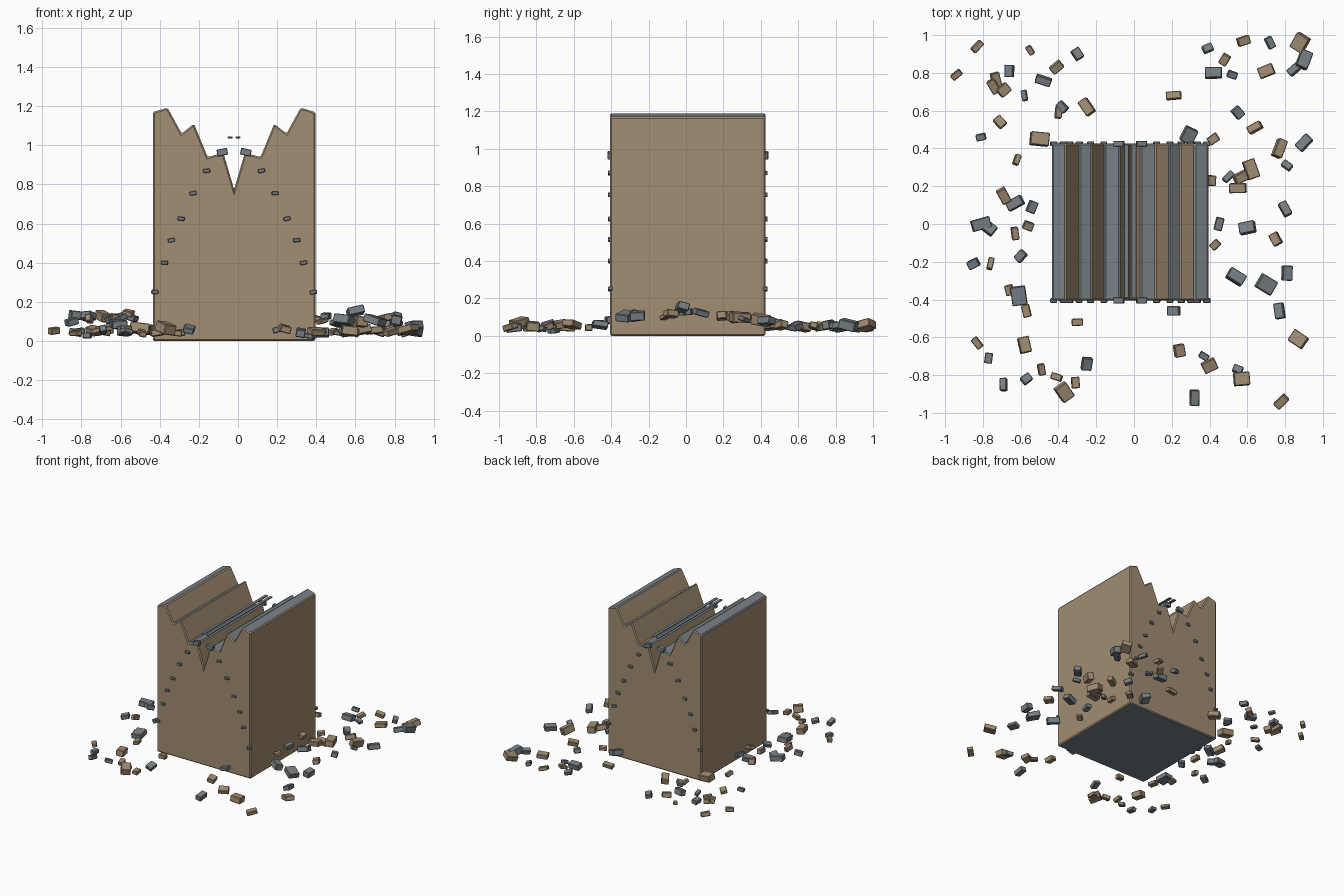
import bpy, bmesh, random
from mathutils import Matrix, Vector, Euler

random.seed(7)
if "Cube" in bpy.data.objects:
    bpy.data.objects.remove(bpy.data.objects["Cube"])


def material(name, rgb):
    mat = bpy.data.materials.new(name)
    mat.use_nodes = True
    mat.diffuse_color = (*rgb, 1)
    mat.node_tree.nodes["Principled BSDF"].inputs["Base Color"].default_value = (*rgb, 1)
    return mat


TAN = material("tan_stone", (0.36, 0.27, 0.17))
GREY = material("grey_stone", (0.19, 0.22, 0.24))


def finish(name, bm, mats, bevel):
    bmesh.ops.recalc_face_normals(bm, faces=bm.faces)
    mesh = bpy.data.meshes.new(name)
    bm.to_mesh(mesh)
    bm.free()
    for mat in mats:
        mesh.materials.append(mat)
    obj = bpy.data.objects.new(name, mesh)
    bpy.context.collection.objects.link(obj)
    mod = obj.modifiers.new("chamfer", "BEVEL")
    mod.width = bevel
    mod.segments = 1
    mod.limit_method = "ANGLE"
    return obj


def add_block(bm, centre, size, rotation=(0, 0, 0)):
    transform = (Matrix.Translation(centre) @ Euler(rotation).to_matrix().to_4x4()
                 @ Matrix.Diagonal((*size, 1)))
    return bmesh.ops.create_cube(bm, size=1, matrix=transform)["verts"]


# Broken wall block: a mirrored jagged outline swept from front to back
MID, FRONT, BACK = -0.02, -0.405, 0.425
half = [(0.415, 0), (0.415, 1.17), (0.34, 1.192), (0.268, 1.06),
        (0.205, 1.11), (0.135, 0.94), (0.055, 0.962)]
outline = ([(MID - x, z) for x, z in half] + [(MID, 0.775)]
           + [(MID + x, z) for x, z in reversed(half)])
bm = bmesh.new()
face = bm.faces.new([bm.verts.new((x, FRONT, z)) for x, z in outline])
swept = bmesh.ops.extrude_face_region(bm, geom=[face], use_keep_orig=True)
moved = [v for v in swept["geom"] if isinstance(v, bmesh.types.BMVert)]
bmesh.ops.translate(bm, verts=moved, vec=(0, BACK - FRONT, 0))
bmesh.ops.recalc_face_normals(bm, faces=bm.faces)
for f in bm.faces:
    # Ledges and underside are grey, walls and steep breaks are tan
    f.normal_update()
    f.material_index = 1 if abs(f.normal.z) > 0.75 else 0
# The small rising ledges beside the outer notches are grey as well
for f in bm.faces:
    offset = abs(f.calc_center_median().x - MID)
    if 0.205 < offset < 0.268 and abs(f.normal.y) < 0.5:
        f.material_index = 1
finish("broken_block", bm, [TAN, GREY], 0.008)

# Thin loose slivers above the central cleft
bm = bmesh.new()
for side in (-1, 1):
    add_block(bm, (MID + side * 0.02, 0.015, 1.04), (0.026, 0.81, 0.008))
finish("cleft_slivers", bm, [GREY], 0.002)

# Chips that follow the crack arch on the front and back faces
arch = [(0.14, 0.87), (0.21, 0.755), (0.27, 0.625), (0.32, 0.515),
        (0.355, 0.4), (0.405, 0.25)]
bm = bmesh.new()
for y in (FRONT, BACK):
    for side in (-1, 1):
        add_block(bm, (MID + side * 0.06, y, 0.965), (0.055, 0.03, 0.035), (0, side * 0.2, 0))
        for x, z in arch:
            add_block(bm, (MID + side * x, y, z), (0.036, 0.024, 0.02),
                      (0, random.uniform(-0.25, 0.25), 0))
finish("crack_chips", bm, [GREY], 0.003)


# Rubble scattered on the ground, heaped higher beside the block
def rubble(name, spots, length, mat):
    bm = bmesh.new()
    for x, y in spots:
        size = Vector((1, random.uniform(0.5, 0.85), random.uniform(0.4, 0.6)))
        size *= length * random.uniform(0.85, 1.15)
        tilt = (random.uniform(-0.3, 0.3), random.uniform(-0.3, 0.3), random.uniform(0, 3.1))
        verts = add_block(bm, (x, y, 0), size, tilt)
        heap = 0.09 * max(0, 1 - abs(y) / 0.55)
        lift = heap + random.uniform(0.01, 0.035) - min(v.co.z for v in verts)
        bmesh.ops.translate(bm, verts=verts, vec=(0, 0, lift))
    finish(name, bm, [mat], 0.004)


rubble("large_tan_rubble", [
    (-.73, .76), (-.74, .73), (-.25, .62), (-.5, .45), (-.69, .15), (-.58, -.64),
    (-.37, -.89), (.57, -.82), (.78, -.94), (.87, -.61), (.57, .25), (.55, .19),
    (.62, .29), (.77, .4), (.64, .51), (.21, .68), (.7, .81), (.88, .96), (.4, -.75)],
    0.09, TAN)
rubble("small_tan_rubble", [
    (-.83, .94), (-.94, .79), (-.69, .71), (-.55, .92), (-.41, .83), (-.4, .59),
    (-.71, .54), (-.62, .34), (-.56, -.01), (-.63, -.05), (-.76, -.21), (-.66, -.35),
    (-.57, -.46), (-.3, -.52), (-.83, -.63), (-.49, -.77), (-.41, -.81), (-.31, -.84),
    (.24, -.67), (.43, -.11), (.75, -.08), (.41, .23), (.42, .45), (.48, .87), (.58, .97)],
    0.06, TAN)
rubble("large_grey_rubble", [
    (-.48, .76), (-.81, 0), (-.77, -.02), (-.61, -.38), (-.63, .11), (.32, -.92),
    (.77, -.46), (.81, -.26), (.54, -.28), (.6, -.02), (.8, .08), (.9, .43),
    (.29, .47), (.42, .8), (.85, .82), (.9, .87), (.7, -.32)],
    0.09, GREY)
rubble("small_grey_rubble", [
    (-.66, .81), (-.3, .9), (-.58, .68), (-.38, .62), (-.81, .46), (-.54, .09),
    (-.85, -.21), (-.6, -.17), (-.77, -.71), (-.25, -.74), (-.57, -.82), (-.69, -.85),
    (.21, -.46), (.37, -.7), (.55, -.77), (.45, 0), (.5, .25), (.81, .31),
    (.55, .59), (.39, .93), (.72, .96), (.52, .79)],
    0.06, GREY)
